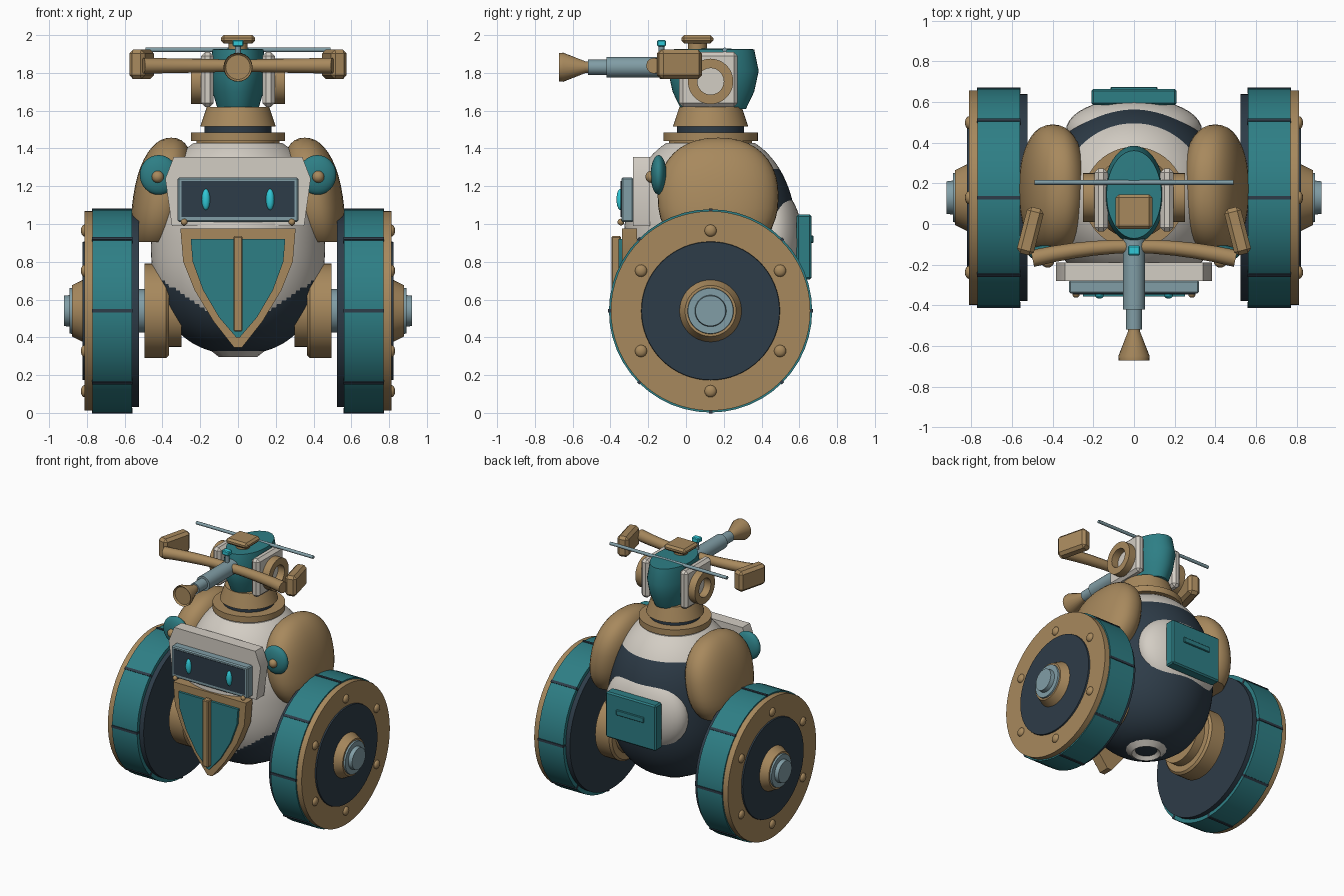
import bpy, bmesh, math
from mathutils import Matrix, Vector

cube = bpy.data.objects.get("Cube")
if cube:
    bpy.data.objects.remove(cube)


def material(name, r, g, b):
    m = bpy.data.materials.new(name)
    m.use_nodes = True
    m.diffuse_color = (r, g, b, 1)
    m.node_tree.nodes["Principled BSDF"].inputs["Base Color"].default_value = (r, g, b, 1)
    return m


BRONZE = material("bronze", .39, .25, .11)
TEAL = material("teal", .027, .21, .235)
DARK = material("dark slate", .027, .045, .065)
WHITE = material("warm white", .65, .61, .55)
STEEL = material("blue steel", .22, .34, .38)
CYAN = material("glowing cyan", .03, .58, .68)
CY = .13   # depth of the body and axle axis
WZ = .54   # height of the axle


def finish(name, bm, *mats):
    bmesh.ops.remove_doubles(bm, verts=bm.verts, dist=1e-5)
    bmesh.ops.recalc_face_normals(bm, faces=bm.faces)
    mesh = bpy.data.meshes.new(name)
    bm.to_mesh(mesh)
    bm.free()
    ob = bpy.data.objects.new(name, mesh)
    bpy.context.collection.objects.link(ob)
    for m in mats:
        mesh.materials.append(m)
    bpy.ops.object.select_all(action='DESELECT')
    ob.select_set(True)
    bpy.context.view_layer.objects.active = ob
    bpy.ops.object.shade_smooth_by_angle(angle=math.radians(32))
    return ob


def lathe_bm(profile, axis, centre, seg=48, scale=(1, 1)):
    """Spin (radius, distance along axis) points round an axis."""
    bm = bmesh.new()
    rings = []
    for r, h in profile:
        ring = []
        for i in range(seg):
            a = 2 * math.pi * i / seg
            u, v = r * math.cos(a) * scale[0], r * math.sin(a) * scale[1]
            p = {'X': (h, u, v), 'Y': (u, h, v), 'Z': (u, v, h)}[axis]
            ring.append(bm.verts.new(Vector(p) + Vector(centre)))
        rings.append(ring)
    for a, b in zip(rings, rings[1:]):
        for i in range(seg):
            j = (i + 1) % seg
            bm.faces.new((a[i], a[j], b[j], b[i]))
    return bm


def lathe(name, profile, axis, centre, mat, seg=48, scale=(1, 1)):
    return finish(name, lathe_bm(profile, axis, centre, seg, scale), mat)


def disc(name, r0, h0, r1, h1, axis, centre, mat, seg=48):
    return lathe(name, [(0, h0), (r0, h0), (r1, h1), (0, h1)], axis, centre, mat, seg)


def tube(name, ro, ri, h0, h1, axis, centre, mat):
    return lathe(name, [(ri, h0), (ro, h0), (ro, h1), (ri, h1), (ri, h0)], axis, centre, mat)


def box(name, centre, size, mat, bevel=0, rot=None):
    bm = bmesh.new()
    bmesh.ops.create_cube(bm, size=1)
    bmesh.ops.scale(bm, vec=size, verts=bm.verts)
    if bevel:
        bmesh.ops.bevel(bm, geom=bm.edges[:], offset=bevel, segments=1, affect='EDGES')
    bm.transform(Matrix.Translation(centre) @ (rot or Matrix()))
    return finish(name, bm, mat)


def ball_bm(centre, radii, power=1, seg=32):
    bm = bmesh.new()
    bmesh.ops.create_uvsphere(bm, u_segments=seg, v_segments=seg // 2, radius=1)
    for v in bm.verts:
        v.co = [math.copysign(abs(c) ** power, c) * r + o for c, r, o in zip(v.co, radii, centre)]
    return bm


def ball(name, centre, radii, mat, seg=32):
    return finish(name, ball_bm(centre, radii, 1, seg), mat)


def prism(name, half, y0, y1, mat):
    """Extrude a left-right symmetric outline, given as its +x half, in depth."""
    outline = half + [(-x, z) for x, z in reversed(half)]
    bm = bmesh.new()
    face = bm.faces.new([bm.verts.new((x, y0, z)) for x, z in outline])
    new = bmesh.ops.extrude_face_region(bm, geom=[face])["geom"]
    bmesh.ops.translate(bm, vec=(0, y1 - y0, 0), verts=[g for g in new if isinstance(g, bmesh.types.BMVert)])
    return finish(name, bm, mat)


# Egg-shaped body: white front and crown, dark belly and back
profile = []
for i in range(61):
    t = -1 + 1.9 * i / 60
    profile.append((.46 * (1 - abs(t) ** 2.3) ** .435, .87 + t * (.56 if t < 0 else .62)))
profile.append((0, profile[-1][1]))
bm = lathe_bm(profile, 'Z', (0, CY, 0), 96)
for f in bm.faces:
    c = f.calc_center_median()
    front = c.y < CY and c.z > .42 + .7 * abs(c.x)
    f.material_index = 0 if front or c.z > 1.3 else 1
finish("body", bm, WHITE, DARK)
lathe("belly_cap", [(0, .32), (.075, .32), (.1, .295), (.17, .35), (0, .36)], 'Z', (0, CY, 0), WHITE, 16)

# Neck
disc("neck_ring", .25, 1.44, .25, 1.485, 'Z', (0, CY, 0), BRONZE)
disc("neck_base", .22, 1.41, .22, 1.45, 'Z', (0, CY, 0), BRONZE)
disc("neck_seal", .178, 1.48, .178, 1.52, 'Z', (0, CY, 0), DARK)
disc("neck_cone", .2, 1.515, .165, 1.62, 'Z', (0, CY, 0), BRONZE)

# Head
lathe("head", [(0, 1.61), (.72, 1.61), (.9, 1.7), (1, 1.81), (.9, 1.925), (0, 1.93)],
      'Z', (0, .145, 0), TEAL, 40, (.15, .24))
box("head_cap", (0, .06, 1.978), (.18, .17, .044), BRONZE, .015)
disc("cap_stem", .05, 1.91, .05, 1.97, 'Z', (0, .06, 0), BRONZE, 16)
disc("antenna_rod", .012, -.49, .012, .49, 'X', (0, .205, 1.922), STEEL, 12)
box("lamp", (0, -.13, 1.957), (.06, .048, .034), CYAN, .006)
disc("lamp_stem", .015, 1.86, .015, 1.945, 'Z', (0, -.13, 0), STEEL, 12)

# Snout barrel and nozzle
disc("barrel", .055, -.42, .055, .0, 'Y', (0, 0, 1.83), STEEL, 24)
disc("barrel_tip", .04, -.52, .04, -.41, 'Y', (0, 0, 1.83), STEEL, 24)
lathe("nozzle", [(0, -.66), (.065, -.66), (.075, -.672), (.077, -.65), (.03, -.53), (.03, -.51), (0, -.51)],
      'Y', (0, 0, 1.83), BRONZE, 24)

# Cross bar swept forward at its ends
curve = bpy.data.curves.new("cross_bar", 'CURVE')
curve.dimensions = '3D'
curve.bevel_depth = .038
curve.bevel_resolution = 4
curve.use_fill_caps = True
spline = curve.splines.new('POLY')
spline.points.add(10)
for i, p in enumerate(spline.points):
    x = -1 + i / 5
    p.co = (x * .5, -.11 - .06 * x * x, 1.838, 1)
    p.radius = .85 + .25 * abs(x)
curve.materials.append(BRONZE)
bpy.context.collection.objects.link(bpy.data.objects.new("cross_bar", curve))

# Visor
prism("visor_housing", [(.34, 1.355), (.385, 1.24), (.35, .99)], -.28, -.19, WHITE)
box("visor_frame", (0, -.31, 1.128), (.64, .065, .235), STEEL, .008)
box("visor_screen", (0, -.342, 1.132), (.6, .008, .19), DARK)

# Chest shield
prism("chest_shield", [(.305, .975), (.29, .8), (.23, .65), (.13, .485), (.02, .345)], -.34, -.26, BRONZE)
prism("chest_panel", [(.25, .92), (.24, .8), (.185, .65), (.1, .505), (.01, .4)], -.358, -.3, TEAL)
box("chest_ridge", (0, -.37, .683), (.048, .05, .505), BRONZE, .006)

# Backpack
ball("backpack", (0, .46, .9), (.335, .16, .295), WHITE, 40)
box("backpack_panel", (0, .625, .878), (.42, .08, .345), TEAL, .01)
box("backpack_handle", (0, .667, .92), (.23, .016, .04), TEAL, .004)

# Parts in left and right pairs
for s, side in ((1, "left"), (-1, "right")):
    def name(part):
        return side + "_" + part

    # Ears and bar ends
    box(name("ear_plate"), (s * .162, .118, 1.765), (.066, .31, .29), WHITE, .02)
    tube(name("ear_ring"), .12, .07, s * .18, s * .25, 'X', (0, CY, 1.755), BRONZE)
    box(name("bar_end"), (s * .51, -.035, 1.845), (.085, .235, .155), BRONZE, .02,
        Matrix.Rotation(s * .25, 4, 'Z'))

    # Eyes and visor bolts
    ball(name("eye"), (s * .17, -.348, 1.13), (.022, .02, .056), CYAN, 20)
    ball(name("visor_bolt"), (s * .285, -.345, 1.01), (.018, .018, .018), BRONZE, 12)

    # Shoulder shell: boxy ellipsoid leaning inwards, cut flat below
    bm = ball_bm((0, .17, 1.145), (.155, .32, .312), .88, 40)
    for v in bm.verts:
        v.co.x = s * (v.co.x + .4 - .15 * (v.co.z - 1.145))
    cut = bmesh.ops.bisect_plane(bm, geom=bm.verts[:] + bm.edges[:] + bm.faces[:], plane_co=(0, 0, .905),
                                 plane_no=(0, 0, -1), clear_outer=True)["geom_cut"]
    bmesh.ops.contextual_create(bm, geom=[g for g in cut if isinstance(g, bmesh.types.BMEdge)])
    finish(name("shoulder"), bm, BRONZE)
    ball(name("shoulder_disc"), (s * .42, -.145, 1.26), (.1, .042, .105), TEAL)
    ball(name("shoulder_bolt"), (s * .425, -.185, 1.25), (.032, .03, .032), BRONZE, 16)

    # Axle
    hub = (0, CY, WZ)
    disc(name("axle"), .115, s * .3, .115, s * .78, 'X', hub, STEEL)
    disc(name("axle_inner_collar"), .19, s * .3, .19, s * .4, 'X', hub, BRONZE)
    lathe(name("axle_flange"), [(0, s * .365), (.235, s * .365), (.25, s * .38), (.25, s * .495), (0, s * .495)],
          'X', hub, BRONZE)

    # Wheel
    disc(name("wheel_core"), .51, s * .525, .51, s * .76, 'X', hub, DARK, 64)
    tube(name("tyre"), .538, .48, s * .56, s * .77, 'X', hub, TEAL)
    disc(name("wheel_rim"), .528, s * .765, .528, s * .812, 'X', hub, BRONZE, 64)
    disc(name("wheel_face"), .37, s * .8, .365, s * .822, 'X', hub, DARK, 64)
    disc(name("hub_collar"), .17, s * .81, .135, s * .88, 'X', hub, BRONZE)
    disc(name("hub_cap"), .125, s * .86, .12, s * .892, 'X', hub, STEEL)
    disc(name("hub_pin"), .085, s * .88, .08, s * .922, 'X', hub, STEEL)
    for k in range(8):
        turn = Matrix.Rotation(k * math.pi / 4, 4, 'X')
        centre = Vector(hub) + turn @ Vector((s * .665, 0, .528))
        box(name("tread_groove"), centre, (.214, .018, .03), DARK, 0, turn)
    for k in range(6):
        a = k * math.pi / 3
        ball(name("rim_bolt"), (s * .812, CY + .425 * math.sin(a), WZ + .425 * math.cos(a)),
             (.02, .032, .032), BRONZE, 16)
